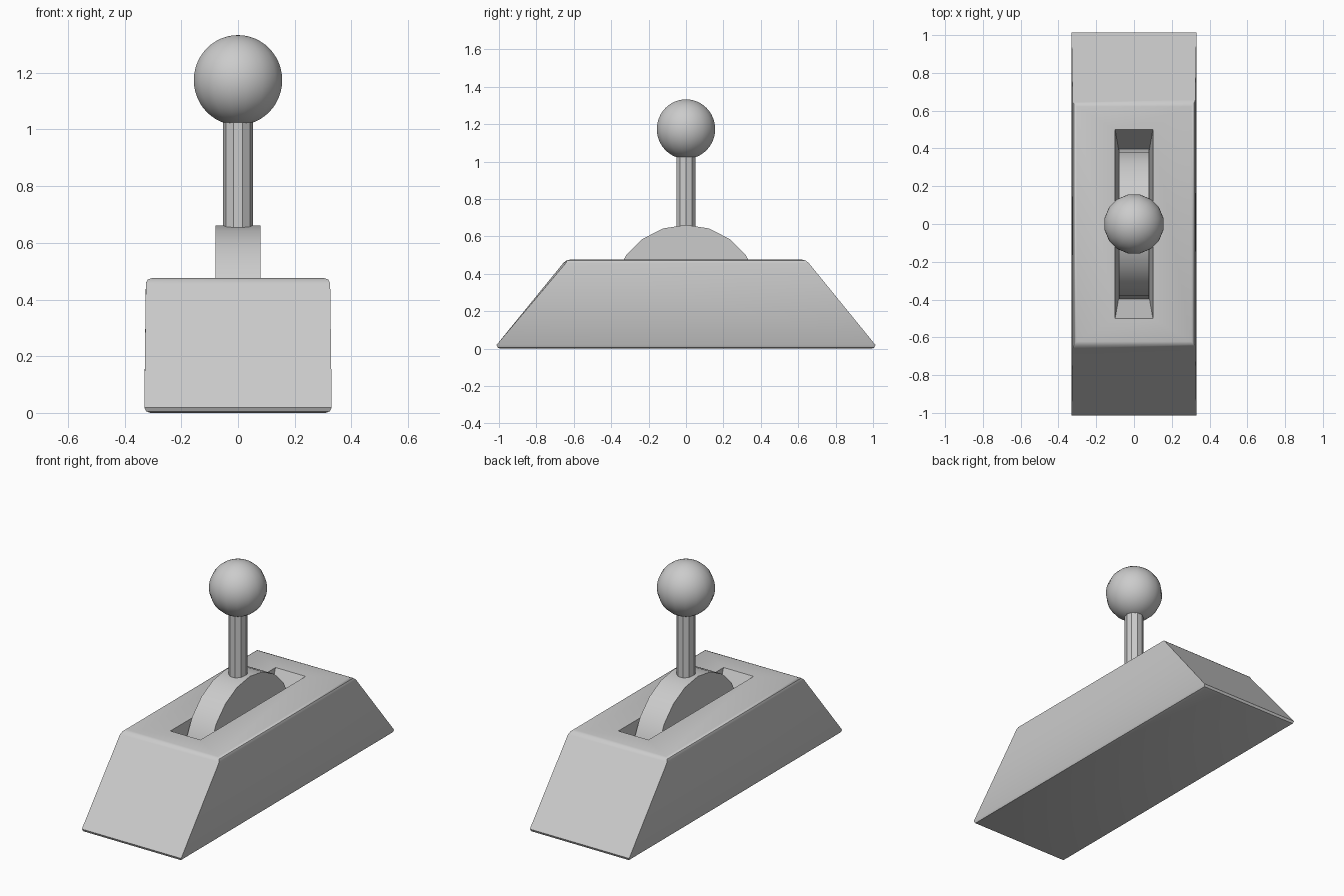
import bpy, bmesh, math
from mathutils import Matrix

if "Cube" in bpy.data.objects:
    bpy.data.objects.remove(bpy.data.objects["Cube"])


def add_object(name, bm, smooth=None):
    bmesh.ops.recalc_face_normals(bm, faces=bm.faces)
    mesh = bpy.data.meshes.new(name)
    bm.to_mesh(mesh)
    bm.free()
    obj = bpy.data.objects.new(name, mesh)
    bpy.context.collection.objects.link(obj)
    if smooth is not None:
        bpy.ops.object.select_all(action='DESELECT')
        obj.select_set(True)
        bpy.context.view_layer.objects.active = obj
        bpy.ops.object.shade_smooth_by_angle(angle=math.radians(smooth))
    return obj


def inset_to(bm, face, x, y, z):
    # inset a rectangular face and move its corners to (+-x, +-y, z)
    bmesh.ops.inset_individual(bm, faces=[face], thickness=0.01)
    for v in face.verts:
        v.co = (math.copysign(x, v.co.x), math.copysign(y, v.co.y), z)


# base: wedge-ended block with softened top and bottom rims and a sunken slot
TOP, SLOT_FLOOR = 0.476, 0.26
bm = bmesh.new()
bmesh.ops.create_cube(bm, size=2)
for v in bm.verts:
    top = v.co.z > 0
    v.co = (v.co.x * (0.325 if top else 0.331),
            v.co.y * (0.644 if top else 1.013),
            TOP if top else 0)
rims = [e for e in bm.edges if abs(e.verts[0].co.z - e.verts[1].co.z) < 1e-4]
bmesh.ops.bevel(bm, geom=rims, offset=0.022, segments=2, profile=0.5,
                affect='EDGES')
bm.normal_update()
top_face = max((f for f in bm.faces if abs(f.normal.z) > 0.99),
               key=lambda f: f.calc_center_median().z)
inset_to(bm, top_face, 0.1, 0.5, TOP)
inset_to(bm, top_face, 0.081, 0.392, SLOT_FLOOR)
add_object("base", bm, 35)

# pivot: upper half of a 20-sided wheel
R, STEPS = 0.397, 10
bm = bmesh.new()
ring = [bm.verts.new((-0.08, R * math.cos(a), 0.265 + R * math.sin(a)))
        for a in (math.pi * i / STEPS for i in range(STEPS + 1))]
side = bm.faces.new(ring)
ext = bmesh.ops.extrude_face_region(bm, geom=[side], use_keep_orig=True)
bmesh.ops.translate(bm, vec=(0.16, 0, 0),
                    verts=[g for g in ext["geom"] if isinstance(g, bmesh.types.BMVert)])
add_object("pivot_wheel", bm, 30)

# shaft: ten-sided rod, corners on the x axis
bm = bmesh.new()
bmesh.ops.create_cone(bm, cap_ends=True, segments=10, radius1=0.053,
                      radius2=0.053, depth=0.44,
                      matrix=Matrix.Translation((0, 0, 0.84))
                      @ Matrix.Rotation(math.pi / 2, 4, 'Z'))
add_object("lever_shaft", bm)

# knob
bm = bmesh.new()
bmesh.ops.create_uvsphere(bm, u_segments=16, v_segments=24, radius=0.159,
                          matrix=Matrix.Translation((0, 0, 1.174))
                          @ Matrix.Rotation(math.pi / 16, 4, 'Z'))
add_object("knob", bm, 40)
